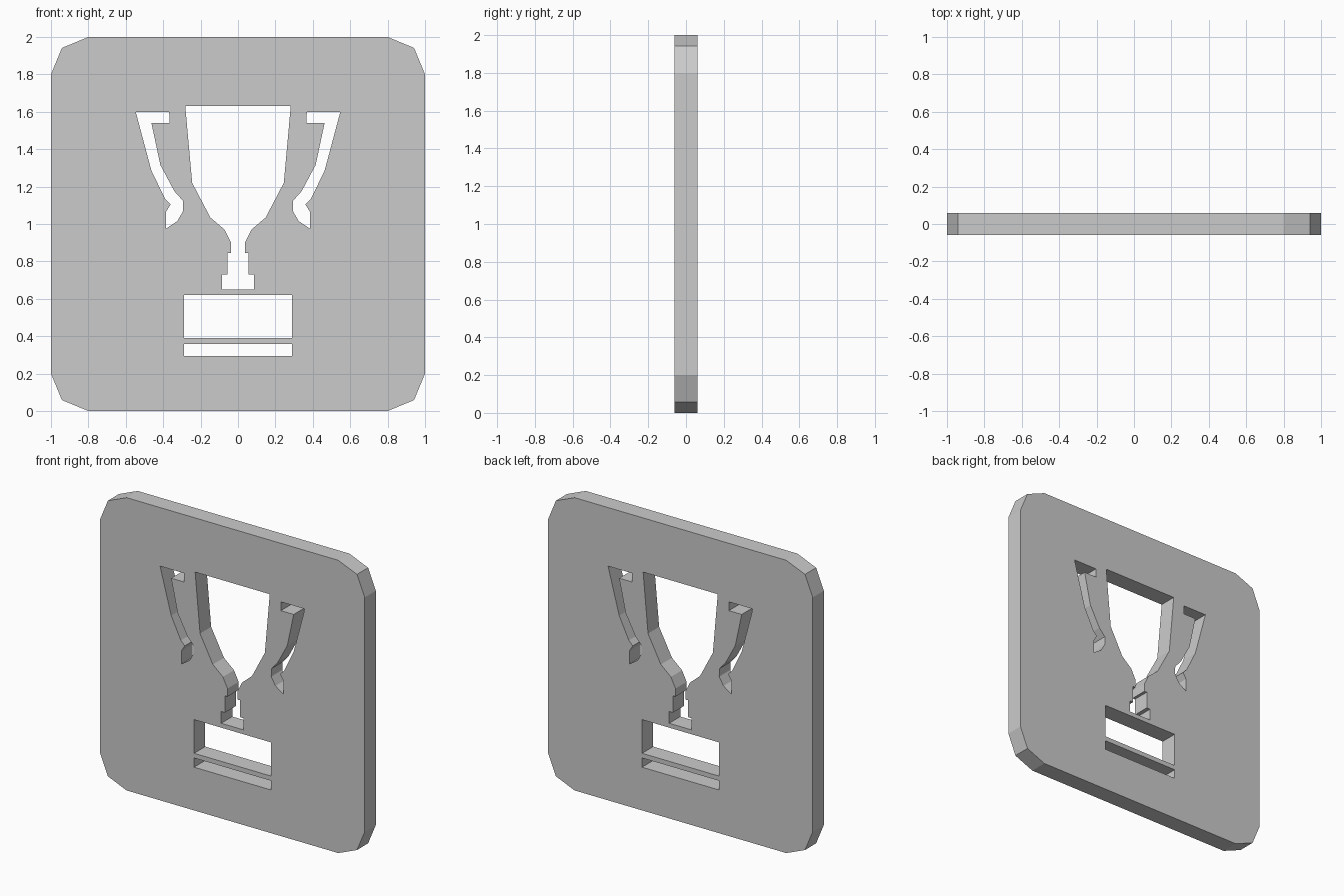
import bpy
from math import sin, cos, pi

if "Cube" in bpy.data.objects:
    bpy.data.objects.remove(bpy.data.objects["Cube"])

HALF_THICK = 0.06


def mirror(points):
    return [(-x, z) for x, z in reversed(points)]


def rect(half_width, low, high):
    return [(-half_width, low), (half_width, low), (half_width, high), (-half_width, high)]


# Plate outline: square with two-segment rounded corners
outline = []
for i, (cx, cz) in enumerate([(0.8, 1.8), (-0.8, 1.8), (-0.8, 0.2), (0.8, 0.2)]):
    for k in range(3):
        a = i * pi / 2 + k * pi / 4
        outline.append((cx + 0.2 * cos(a), cz + 0.2 * sin(a)))

# Cup and stem cutout: right half, top to bottom
cup_half = [(0.282, 1.63), (0.245, 1.22), (0.148, 1.035), (0.072, 0.97),
            (0.037, 0.90), (0.037, 0.845), (0.057, 0.845), (0.057, 0.73),
            (0.085, 0.73), (0.085, 0.65)]
cup = cup_half + mirror(cup_half)

# Right handle cutout
handle = [(0.368, 1.60), (0.547, 1.60), (0.463, 1.285), (0.39, 1.135),
          (0.36, 1.105), (0.385, 1.065), (0.385, 0.975), (0.325, 1.015),
          (0.293, 1.07), (0.295, 1.125), (0.34, 1.175), (0.415, 1.315),
          (0.463, 1.54), (0.366, 1.54)]

# Plinth cutouts
plinth = rect(0.29, 0.39, 0.62)
foot = rect(0.29, 0.295, 0.358)

# Filled flat curve: inner loops become holes, extruded to a slab
curve = bpy.data.curves.new("trophy_plate", 'CURVE')
curve.dimensions = '2D'
curve.fill_mode = 'BOTH'
curve.extrude = HALF_THICK
for loop in (outline, cup, handle, mirror(handle), plinth, foot):
    spline = curve.splines.new('POLY')
    spline.points.add(len(loop) - 1)
    for p, (x, z) in zip(spline.points, loop):
        p.co = (x, z, 0, 1)
    spline.use_cyclic_u = True

plate = bpy.data.objects.new("trophy_plate", curve)
bpy.context.collection.objects.link(plate)
plate.rotation_euler.x = pi / 2

# Convert to a flat-shaded mesh standing upright
bpy.context.view_layer.objects.active = plate
plate.select_set(True)
bpy.ops.object.convert(target='MESH')
bpy.ops.object.transform_apply(location=False, rotation=True, scale=False)
bpy.ops.object.mode_set(mode='EDIT')
bpy.ops.mesh.select_all(action='SELECT')
bpy.ops.mesh.remove_doubles(threshold=0.0001)
bpy.ops.mesh.normals_make_consistent(inside=False)
bpy.ops.object.mode_set(mode='OBJECT')
bpy.ops.object.shade_flat()
